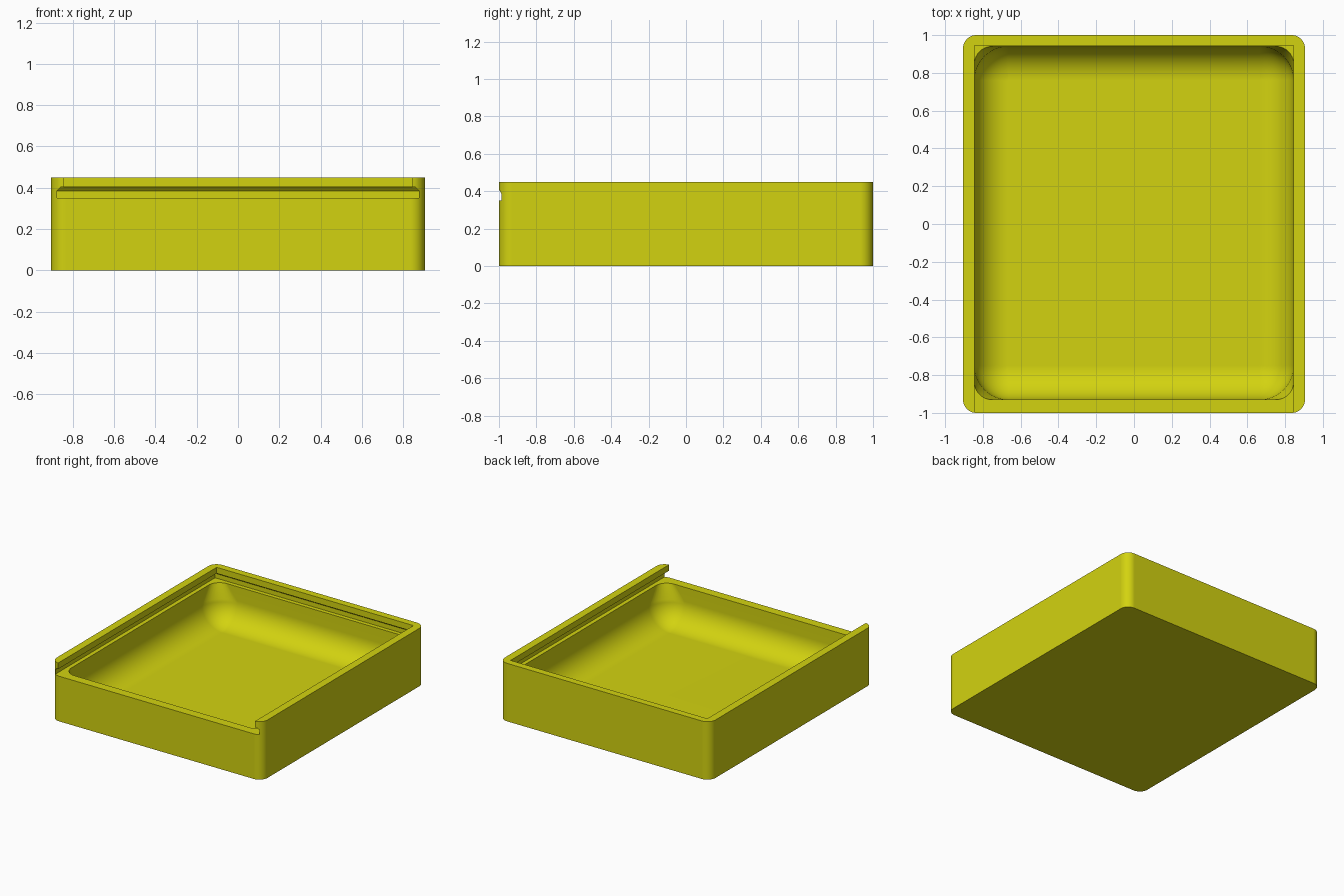
import bpy, bmesh, math

if "Cube" in bpy.data.objects:
    bpy.data.objects.remove(bpy.data.objects["Cube"], do_unlink=True)

yellow = bpy.data.materials.new("olive yellow")
yellow.use_nodes = True
colour = (0.65, 0.65, 0.005, 1)
yellow.diffuse_color = colour
yellow.node_tree.nodes["Principled BSDF"].inputs["Base Color"].default_value = colour

HALF_X, HALF_Y, HEIGHT = 0.905, 1.0, 0.45
LEDGE = 0.35                 # height the lid slides on
FLOOR, FILLET = 0.06, 0.18   # floor thickness and inner fillet radius


def ring(half_x, front, back, z, radius=0.0, steps=10):
    """Rounded rectangle outline at height z, counter-clockwise."""
    if radius == 0:
        steps = 0
    points = []
    corners = [(1, back, -1), (-1, back, -1), (-1, front, 1), (1, front, 1)]
    for i, (side, y, inward) in enumerate(corners):
        for s in range(steps + 1):
            a = math.pi / 2 * (i + (s / steps if steps else 0))
            points.append((side * (half_x - radius) + radius * math.cos(a),
                           y + inward * radius + radius * math.sin(a), z))
    return points


def loft(name, outlines):
    """Closed solid through a stack of outlines."""
    bm = bmesh.new()
    loops = [[bm.verts.new(p) for p in o] for o in outlines]
    n = len(loops[0])
    for low, high in zip(loops, loops[1:]):
        for i in range(n):
            j = (i + 1) % n
            bm.faces.new((low[i], low[j], high[j], high[i]))
    bm.faces.new(loops[0][::-1])
    bm.faces.new(loops[-1])
    bmesh.ops.recalc_face_normals(bm, faces=bm.faces)
    mesh = bpy.data.meshes.new(name)
    bm.to_mesh(mesh)
    bm.free()
    mesh.materials.append(yellow)
    obj = bpy.data.objects.new(name, mesh)
    bpy.context.collection.objects.link(obj)
    return obj


# Outer block with rounded upright corners
box = loft("box_body", [ring(HALF_X, -HALF_Y, HALF_Y, z, 0.07) for z in (0, HEIGHT)])

# Cavity: filleted floor, corners tightening towards the rim
cavity_rings = []
for k in range(13):
    a = math.pi / 2 * k / 12
    inset = FILLET * (1 - math.sin(a))
    z = FLOOR + FILLET * (1 - math.cos(a))
    cavity_rings.append(ring(0.845 - inset, -0.93 + inset, 0.94 - inset, z,
                             max(FILLET - inset, 0.002)))
cavity_rings.append(ring(0.845, -0.93, 0.94, LEDGE + 0.01, 0.085))
cavity = loft("cavity_cutter", cavity_rings)

# Lid groove, open at the front, with a slanted upper edge
groove = loft("groove_cutter", [
    ring(0.877, -1.2, 0.972, LEDGE),
    ring(0.877, -1.2, 0.972, 0.385),
    ring(0.86, -1.2, 0.955, 0.403)])

# Opening above the groove
opening = loft("opening_cutter", [ring(0.845, -1.2, 0.945, z) for z in (0.38, 0.6)])

bpy.ops.object.select_all(action="DESELECT")
bpy.context.view_layer.objects.active = box
box.select_set(True)
for cutter in (groove, opening, cavity):
    cutter.hide_render = True
    mod = box.modifiers.new(cutter.name, "BOOLEAN")
    mod.operation = "DIFFERENCE"
    mod.solver = "EXACT"
    mod.object = cutter
    bpy.ops.object.modifier_apply(modifier=mod.name)
    bpy.data.objects.remove(cutter, do_unlink=True)

# Smooth fillets, crisp edges, flat walls
bpy.ops.object.shade_smooth_by_angle(angle=math.radians(30))
weighted = box.modifiers.new("flat walls", "WEIGHTED_NORMAL")
weighted.keep_sharp = True
